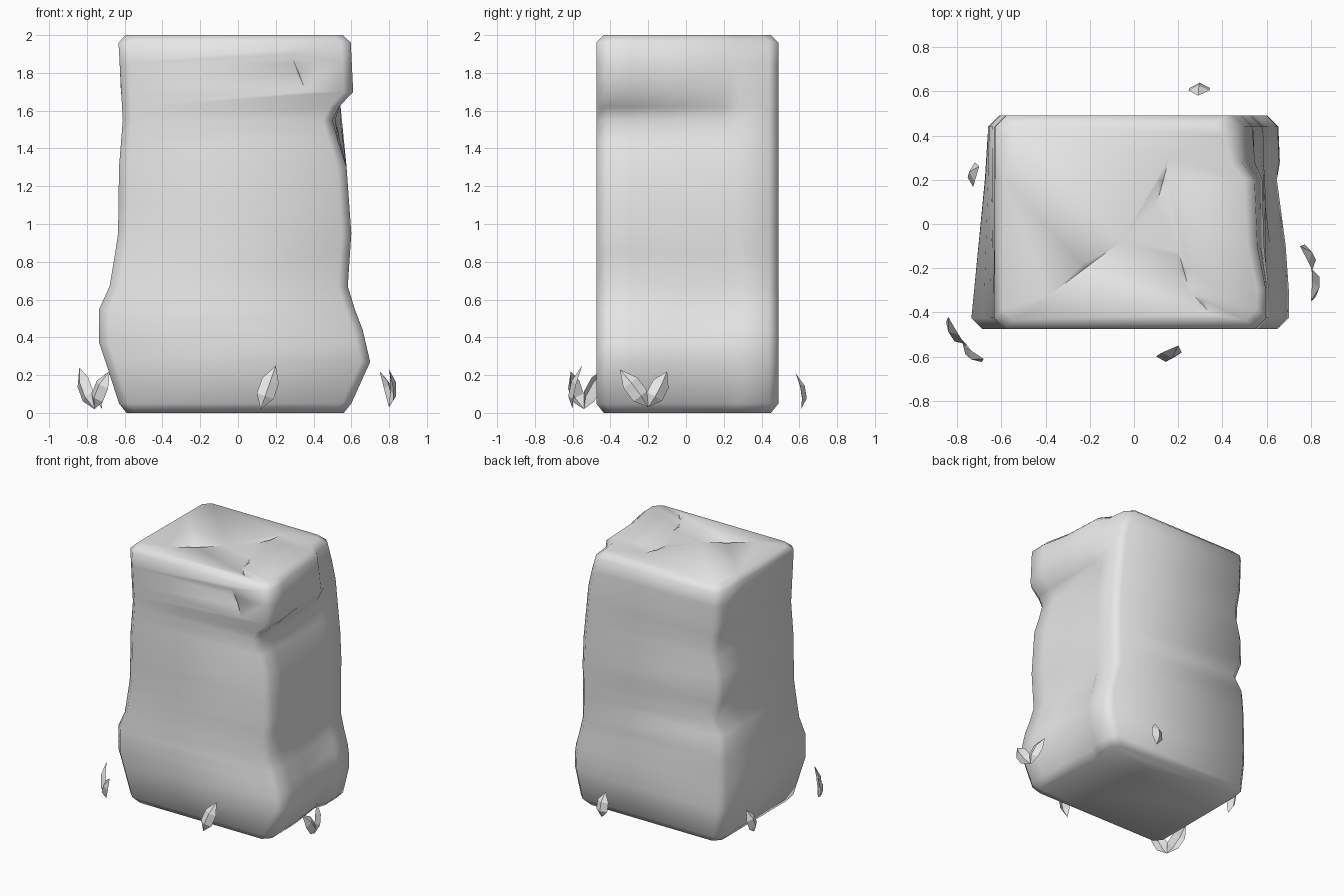
import bpy, bmesh, math
from mathutils import Vector

cube = bpy.data.objects.get("Cube")
if cube:
    bpy.data.objects.remove(cube, do_unlink=True)

stone = bpy.data.materials.new("pale grey stone")
stone.use_nodes = True
stone.diffuse_color = (0.8, 0.8, 0.8, 1)
stone.node_tree.nodes["Principled BSDF"].inputs["Base Color"].default_value = (0.8, 0.8, 0.8, 1)


def add_object(name, bm):
    bmesh.ops.recalc_face_normals(bm, faces=bm.faces)
    mesh = bpy.data.meshes.new(name)
    bm.to_mesh(mesh)
    bm.free()
    mesh.materials.append(stone)
    obj = bpy.data.objects.new(name, mesh)
    bpy.context.collection.objects.link(obj)
    return obj


def smooth(obj, degrees):
    bpy.ops.object.select_all(action='DESELECT')
    obj.select_set(True)
    bpy.context.view_layer.objects.active = obj
    bpy.ops.object.shade_smooth_by_angle(angle=math.radians(degrees))


def sample(profile, z):
    for (z0, x0), (z1, x1) in zip(profile, profile[1:]):
        if z <= z1:
            return x0 + (x1 - x0) * (z - z0) / (z1 - z0)
    return profile[-1][1]


# Worn outline (height, x) of each upright corner of the pillar
LEFT_FRONT = [(0, -.63), (.06, -.63), (.37, -.735), (.55, -.735), (.68, -.675),
              (.95, -.635), (1.3, -.63), (1.55, -.61), (2, -.635)]
LEFT_BACK = [(0, -.63), (.06, -.63), (.3, -.66), (.68, -.655), (.85, -.64), (.95, -.57),
             (1.1, -.63), (1.3, -.625), (1.48, -.58), (1.7, -.62), (2, -.63)]
RIGHT_FRONT = [(0, .6), (.06, .6), (.27, .7), (.44, .66), (.65, .58), (.95, .6),
               (1.3, .575), (1.44, .53), (1.55, .5), (1.62, .535), (1.7, .61), (2, .595)]
RIGHT_BACK = [(0, .59), (.06, .6), (.3, .66), (.44, .64), (.65, .58), (1.2, .585),
              (1.55, .55), (1.75, .53), (2, .455)]
LEVELS = [0, .05, .27, .37, .44, .55, .67, .85, .95, 1.1, 1.3, 1.44, 1.55, 1.62, 1.7, 1.85, 1.96, 2]
FRONT, BACK, CHAMFER = -.475, .49, .05
# How far each column of the right side follows the broken back corner (y, blend)
RIGHT_BLEND = [(FRONT + CHAMFER, 0), (-.3, 0), (-.1, .3), (.2, .4), (.28, .85), (BACK - CHAMFER, 1)]


def ring(z):
    inset = .04 if z in (LEVELS[0], LEVELS[-1]) else 0
    lf, lb = sample(LEFT_FRONT, z) + inset, sample(LEFT_BACK, z) + inset
    rf, rb = sample(RIGHT_FRONT, z) - inset, sample(RIGHT_BACK, z) - inset
    front, back = FRONT + inset, BACK - inset
    points = [(lf + CHAMFER, front), (rf - CHAMFER, front)]
    for y, t in RIGHT_BLEND:
        y = max(front + CHAMFER, min(back - CHAMFER, y))
        dip = .035 if y == .2 and z < .6 else 0
        points.append((rf + (rb - rf) * t - dip, y))
    points += [(rb - CHAMFER, back), (lb + CHAMFER, back), (lb, back - CHAMFER),
               (lf * .2 + lb * .8, .2), (lf, front + CHAMFER)]
    return [(x, y, z) for x, y in points]


# Stone pillar
bm = bmesh.new()
rings = [[bm.verts.new(p) for p in ring(z)] for z in LEVELS]
for low, high in zip(rings, rings[1:]):
    for i in range(len(low)):
        j = (i + 1) % len(low)
        bm.faces.new((low[i], low[j], high[j], high[i]))
bm.faces.new(rings[0][::-1])
bm.faces.new(rings[-1])
pillar = add_object("stone_pillar", bm)


# Shallow tapering cracks cut into the pillar
def crack(start, end, normal, width=.022, depth=.02):
    a, b, n = Vector(start), Vector(end), Vector(normal)
    side = (b - a).cross(n).normalized() * width
    mid = (a + b) / 2
    bm = bmesh.new()
    for p in (a, b, mid + side, mid - side, mid + n * depth, mid - n * depth):
        bm.verts.new(p)
    bmesh.ops.convex_hull(bm, input=bm.verts)
    cutter = add_object("crack_cutter", bm)
    mod = pillar.modifiers.new("crack", 'BOOLEAN')
    mod.operation, mod.object, mod.solver = 'DIFFERENCE', cutter, 'EXACT'
    bpy.context.view_layer.objects.active = pillar
    bpy.ops.object.modifier_apply(modifier=mod.name)
    bpy.data.objects.remove(cutter, do_unlink=True)


UP, FORWARD = (0, 0, 1), (0, -1, 0)
crack((-.38, -.32, 2), (-.06, -.08, 2), UP)
crack((.2, -.12, 2), (.25, -.3, 2), UP)
crack((.26, -.31, 2), (.35, -.41, 2), UP)
crack((.1, .08, 2), (.16, .3, 2), UP)
crack((.28, FRONT, 1.9), (.36, FRONT, 1.7), FORWARD, .012)
smooth(pillar, 60)


# Folded pointed leaves around the foot
def leaf(name, base, tip, outward, width=.055, bulge=.045):
    a, b, out = Vector(base), Vector(tip), Vector(outward).normalized()
    side = (b - a).cross(out).normalized()
    bm = bmesh.new()
    foot, point = bm.verts.new(a), bm.verts.new(b)
    rows = []
    for t, w in ((.3, .85), (.65, .85)):
        c = a.lerp(b, t) + out * bulge * w
        rows.append([bm.verts.new(c - side * width * w - out * .025), bm.verts.new(c),
                     bm.verts.new(c + side * width * w - out * .025)])
    low, high = rows
    for i in (0, 1):
        bm.faces.new((foot, low[i + 1], low[i]))
        bm.faces.new((low[i], low[i + 1], high[i + 1], high[i]))
        bm.faces.new((high[i], high[i + 1], point))
    add_object(name, bm)


leaf("front_leaf", (.12, -.6, .02), (.2, -.55, .25), (0, -1, 0))
leaf("back_leaf", (.3, .61, .02), (.29, .58, .21), (0, 1, 0))
leaf("right_side_leaf", (-.72, .19, .02), (-.7, .26, .21), (-1, 0, 0))
leaf("left_side_leaf_back", (.8, -.2, .03), (.75, -.1, .22), (1, .2, 0))
leaf("left_side_leaf_front", (.8, -.2, .03), (.8, -.35, .23), (1, .2, 0))
leaf("corner_leaf_outer", (-.76, -.54, .02), (-.84, -.42, .24), (-1, -1, 0))
leaf("corner_leaf_inner", (-.76, -.54, .02), (-.68, -.61, .22), (-1, -1, 0))
